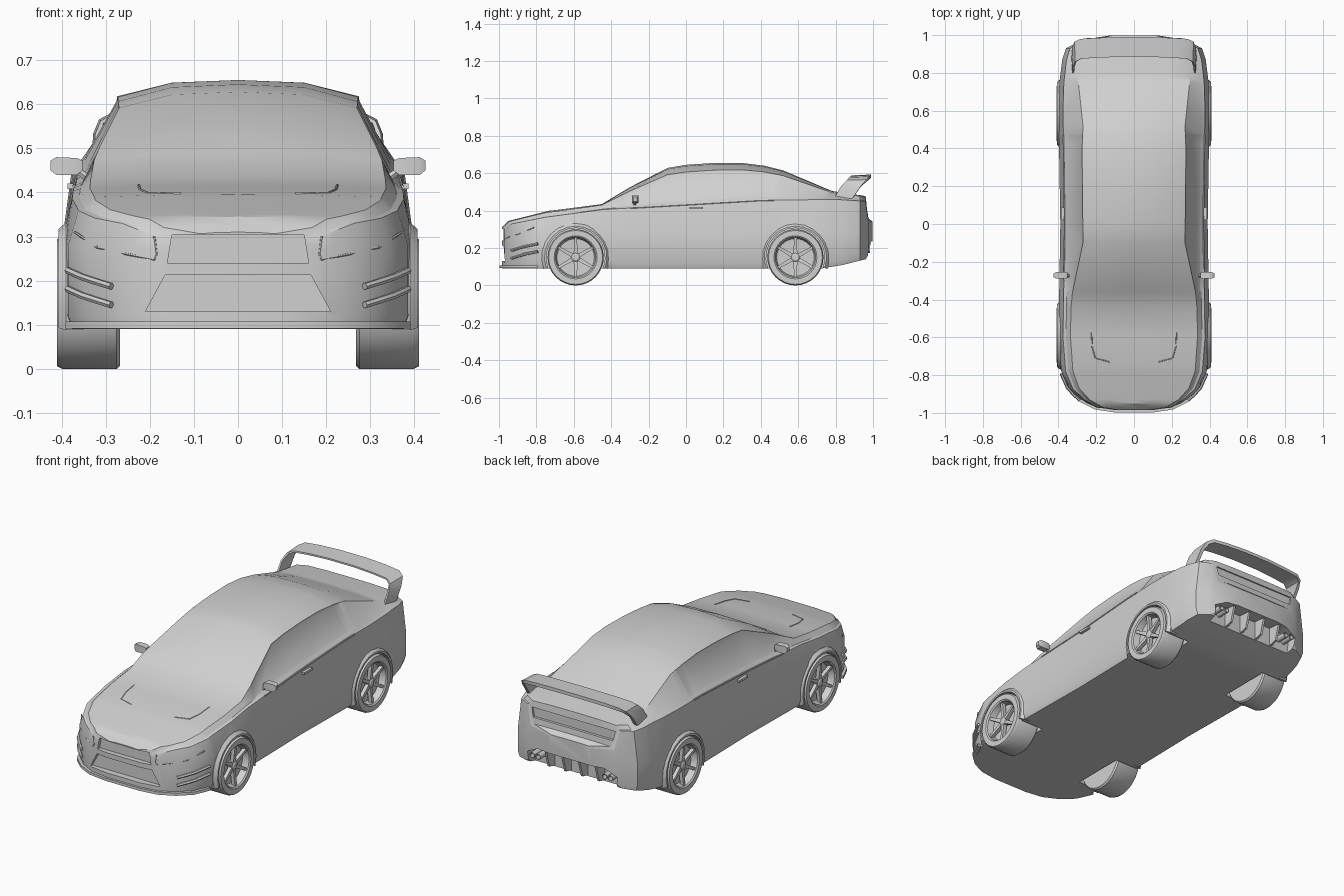
import bpy, bmesh
from math import sin, cos, pi, radians

cube = bpy.data.objects.get("Cube")
if cube:
    bpy.data.objects.remove(cube)

grey = bpy.data.materials.new("plain_grey")
grey.use_nodes = True
grey.diffuse_color = (0.64, 0.64, 0.64, 1)
grey.node_tree.nodes["Principled BSDF"].inputs["Base Color"].default_value = (0.64, 0.64, 0.64, 1)
parts = []


def add(name, mesh):
    obj = bpy.data.objects.new(name, mesh)
    bpy.context.collection.objects.link(obj)
    mesh.materials.clear()
    mesh.materials.append(grey)
    parts.append(obj)
    return obj


def loft(name, rings):
    """Skin closed rings of points and cap both ends."""
    n = len(rings[0])
    verts = [p for ring in rings for p in ring]
    faces = [(i * n + k, i * n + (k + 1) % n, (i + 1) * n + (k + 1) % n, (i + 1) * n + k)
             for i in range(len(rings) - 1) for k in range(n)]
    faces += [tuple(range(n)), tuple(range(len(verts) - n, len(verts)))]
    mesh = bpy.data.meshes.new(name)
    mesh.from_pydata(verts, [], faces)
    bm = bmesh.new()
    bm.from_mesh(mesh)
    bmesh.ops.recalc_face_normals(bm, faces=bm.faces)
    bm.to_mesh(mesh)
    bm.free()
    return add(name, mesh)


def evaluated(obj):
    graph = bpy.context.evaluated_depsgraph_get()
    return bpy.data.meshes.new_from_object(obj.evaluated_get(graph))


def tube(name, points, radius):
    """Thin rod through points."""
    curve = bpy.data.curves.new(name, "CURVE")
    curve.dimensions = "3D"
    curve.bevel_depth = radius
    curve.bevel_resolution = 1
    curve.use_fill_caps = True
    line = curve.splines.new("POLY")
    line.points.add(len(points) - 1)
    for point, co in zip(line.points, points):
        point.co = (*co, 1)
    rod = bpy.data.objects.new(name, curve)
    bpy.context.collection.objects.link(rod)
    mesh = evaluated(rod)
    bpy.data.objects.remove(rod)
    return add(name, mesh)


def box(name, x, y, z):
    return loft(name, [[(a, y[0], z[0]), (a, y[1], z[0]), (a, y[1], z[1]), (a, y[0], z[1])] for a in x])


def along_y(name, outline, y0, y1):
    return loft(name, [[(x, y, z) for x, z in outline] for y in (y0, y1)])


def disc(x, y, z, r, n=32):
    return [(x, y + r * cos(2 * pi * i / n), z + r * sin(2 * pi * i / n)) for i in range(n)]


def cut(target, cutter):
    mod = target.modifiers.new("cut", "BOOLEAN")
    mod.operation = "DIFFERENCE"
    mod.solver = "EXACT"
    mod.object = cutter
    mesh = evaluated(target)
    target.modifiers.clear()
    target.data = mesh
    parts.remove(cutter)
    bpy.data.objects.remove(cutter)


def at(table, t):
    if t <= table[0][0]:
        return table[0][1]
    for (a, u), (b, v) in zip(table, table[1:]):
        if t <= b:
            return u + (v - u) * (t - a) / (b - a)
    return table[-1][1]


# Body shape, each as (y, value)
nose = [(-.985, .10), (-.97, .2), (-.93, .28), (-.87, .345), (-.78, .385), (-.6, .4)]
width = nose + [(0, .39), (.6, .4), (.75, .395), (.87, .38), (.93, .36), (.975, .27), (.998, .13)]
floor = [(.72, .09), (.84, .11), (.96, .14), (.998, .2)]
shoulder = [(-.985, .29), (-.93, .33), (-.75, .365), (-.45, .405), (.4, .455), (.8, .46),
            (.96, .45), (.975, .345), (.998, .33)]
roof = [(-.985, .31), (-.95, .345), (-.75, .395), (-.45, .435), (-.3, .525), (-.1, .628), (0, .645),
        (.15, .655), (.3, .655), (.42, .64), (.52, .615), (.78, .505), (.96, .478), (.975, .36), (.998, .34)]
roof_width = [(-.45, .345), (-.1, .27), (.4, .275), (.52, .27), (.8, .3)]


def section(y):
    w, b, s, r = (at(t, y) for t in (width, floor, shoulder, roof))
    rw = min(at(roof_width, y), w * .84)
    rise = r - s
    return [(0, b), (w * .97, b), (w, b + .03), (w, min(.28, s - .03)), (w * .94, s),
            (w * .9, s + .08 * rise), (rw, s + .82 * rise), (rw * .55, s + .97 * rise), (0, r)]


stations = sorted({y for t in (width, floor, shoulder, roof, roof_width) for y, v in t} | {-.36, .48, .65})
rings = []
for y in stations:
    half = section(y)
    full = half + [(-x, z) for x, z in half[-2:0:-1]]
    rings.append([(x, y, z) for x, z in full])
body = loft("body", rings)

# Side windows, slightly sunk
bm = bmesh.new()
bm.from_mesh(body.data)
bm.faces.ensure_lookup_table()
panes = [bm.faces[i * 16 + column] for column in (5, 10) for i in range(len(stations) - 1)
         if stations[i] >= -.37 and stations[i + 1] <= .49]
bmesh.ops.inset_region(bm, faces=panes, thickness=.01, depth=-.004, use_even_offset=True)
bm.to_mesh(body.data)
bm.free()


def mirrored(points):
    return points + [(-x, z) for x, z in reversed(points)]


# Grilles, rear light panel and diffuser opening
cut(body, along_y("cutter", mirrored([(.15, .303), (.16, .24)]), -1.1, -.958))
cut(body, along_y("cutter", mirrored([(.165, .213), (.21, .13)]), -1.1, -.95))
cut(body, along_y("cutter", mirrored([(.25, .44), (.24, .39)]), .957, 1.1))
cut(body, along_y("cutter", mirrored([(.2, .235), (.27, .2), (.25, .05)]), .92, 1.1))

front_x = [(w, y) for y, w in nose]


def on_nose(x, z, side, out=0):
    return (side * (x + out * x), at(front_x, x) - out, z)


def on_hood(x, y, side):
    line = list(reversed(section(y)[4:]))
    return (side * x, y, at(line, x))


for side, label in ((1, "left"), (-1, "right")):
    for y, end in ((-.59, "front"), (.585, "rear")):
        # Wheel well, flare and wheel
        cut(body, loft("cutter", [disc(side * x, y, .15, .16) for x in (.25, .5)]))
        lip = [(.157, .35), (.157, .407), (.167, .407), (.182, .39), (.18, .35)]
        arc = [radians(-20 + 220 * i / 14) for i in range(15)]
        loft(f"{label}_{end}_flare", [[(side * x, y + r * cos(a), .15 + r * sin(a)) for r, x in lip] for a in arc])
        tyre = [(.01, .267), (.143, .267), (.15, .275), (.15, .398), (.144, .41), (.115, .41),
                (.108, .404), (.1, .37), (.01, .365)]
        loft(f"{label}_{end}_wheel", [disc(side * x, y, .15, r) for r, x in tyre])
        loft(f"{label}_{end}_hub", [disc(side * x, y, .15, r, 12) for r, x in ((.024, .36), (.024, .392), (.015, .398))])
        for i in range(6):
            a = 2 * pi * i / 6 + pi / 6
            blade = []
            for r, h, x in ((.012, .011, .392), (.106, .007, .4)):
                edge = [(y + r * cos(a) - k * h * sin(a), .15 + r * sin(a) + k * h * cos(a)) for k in (-1, 1)]
                blade.append([(side * x, *edge[0]), (side * x, *edge[1]),
                              (side * (x - .02), *edge[1]), (side * (x - .02), *edge[0])])
            loft(f"{label}_{end}_spoke", blade)

    # Headlight outline, bumper slats and hood vents
    lamp = [(.37, .31), (.32, .276), (.25, .26), (.19, .248), (.185, .26), (.19, .3)]
    tube(f"{label}_headlight_edge", [on_nose(x, z, side) for x, z in lamp], .003)
    for drop in (0, .042):
        slat = [(.285, .187), (.32, .198), (.35, .208), (.383, .223)]
        tube(f"{label}_bumper_slat", [on_nose(x, z - drop, side, .008) for x, z in slat], .008)
    vent = [(.225, -.57), (.222, -.65), (.205, -.71), (.13, -.73)]
    tube(f"{label}_hood_vent", [on_hood(x, y, side) for x, y in vent], .003)

    # Door mirror, handle and belt trim
    shell = [(.352, .014, .45, .472), (.365, .018, .44, .478), (.412, .017, .44, .48), (.425, .01, .45, .472)]
    loft(f"{label}_mirror", [[(side * x, -.272 - d, lo), (side * x, -.272 + d, lo),
                              (side * x, -.272 + d, hi), (side * x, -.272 - d, hi)] for x, d, lo, hi in shell])
    tube(f"{label}_mirror_stalk", [(side * .335, -.275, .428), (side * .37, -.272, .455)], .009)
    box(f"{label}_door_handle", (side * .36, side * .386), (.02, .09), (.408, .42))
    trim = [(side * at(width, y) * .94, y, at(shoulder, y)) for y in (-.3, 0, .4, .47)]
    tube(f"{label}_belt_trim", trim, .004)

    # Exhaust pipes and diffuser fins
    for x in (.2, .235):
        rim = [(.016, .9), (.016, .985), (.012, .985), (.012, .95)]
        turn = [pi * i / 8 for i in range(16)]
        loft(f"{label}_exhaust", [[(side * x + r * cos(a), y, .19 + r * sin(a)) for a in turn] for r, y in rim])
    for x in (.05, .15):
        fin = [(.9, .13), (.965, .145), (.99, .23), (.9, .238)]
        loft(f"{label}_diffuser_fin", [[(side * x + d, y, z) for y, z in fin] for d in (-.006, .006)])

# Front splitter
lip_edge = mirrored([(w + .006, y - .012) for y, w in nose[:-1]])
loft("front_splitter", [[(x, y, z) for x, y in lip_edge] for z in (.092, .107)])

# Rear wing, curving down into its own feet: x, front y, rear y, z, tilt
wing = [(.322, .79, .89, .465, 1.5), (.32, .83, .935, .53, 1.4), (.308, .86, .965, .56, .9),
        (.28, .875, .98, .574, .3), (.2, .88, .985, .58, .1), (.08, .885, .99, .584, 0)]
stops = wing + [(-x, a, b, z, -t) for x, a, b, z, t in reversed(wing)]
blades = []
for x, a, b, z, t in stops:
    dx, dz = .009 * sin(t), .009 * cos(t)
    blades.append([(x - dx * .5, a, z - dz * .5), (x - dx, b, z - dz), (x + dx, b, z + dz), (x + dx * .5, a, z + dz * .5)])
loft("rear_wing", blades)

bpy.ops.object.select_all(action="DESELECT")
for obj in parts:
    obj.select_set(True)
bpy.context.view_layer.objects.active = body
bpy.ops.object.shade_smooth_by_angle(angle=radians(30))
